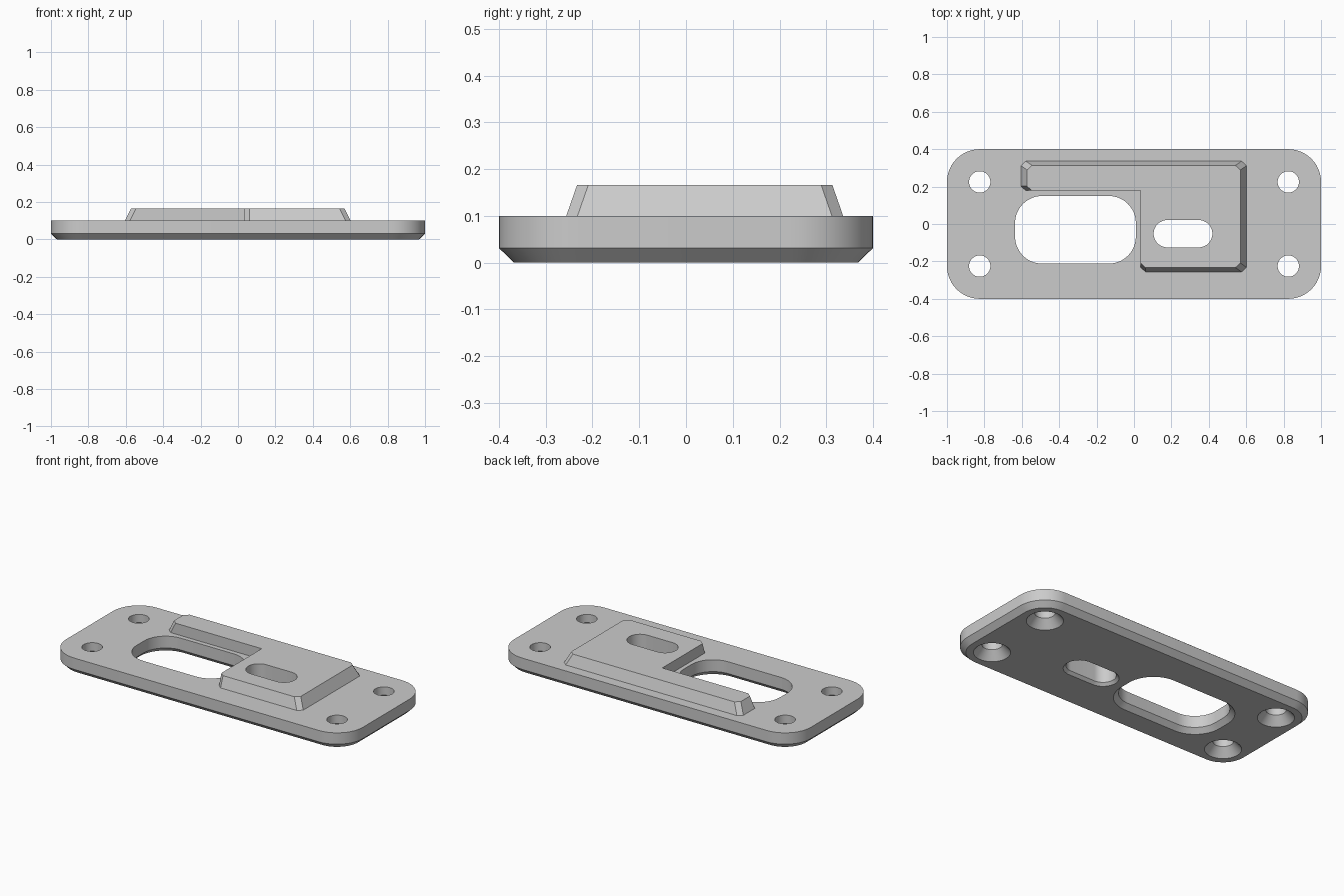
import bpy
import bmesh
from math import cos, sin, pi, radians

cube = bpy.data.objects.get("Cube")
if cube:
    bpy.data.objects.remove(cube, do_unlink=True)

grey = bpy.data.materials.new("light grey")
grey.use_nodes = True
colour = (0.6, 0.6, 0.6, 1)
grey.diffuse_color = colour
grey.node_tree.nodes["Principled BSDF"].inputs["Base Color"].default_value = colour

SEGMENTS = 12


def rounded(cx, cy, hx, hy, r, grow=0.0):
    """Rounded rectangle outline, optionally offset outward by grow."""
    points = []
    corners = [(1, 1), (-1, 1), (-1, -1), (1, -1)]
    for quarter, (sx, sy) in enumerate(corners):
        for i in range(SEGMENTS + 1):
            a = (quarter + i / SEGMENTS) * pi / 2
            points.append((cx + sx * (hx - r) + (r + grow) * cos(a),
                           cy + sy * (hy - r) + (r + grow) * sin(a)))
    return points


def loft(name, layers):
    """Closed solid through outlines given as (z, points)."""
    bm = bmesh.new()
    rings = [[bm.verts.new((x, y, z)) for x, y in pts] for z, pts in layers]
    for low, high in zip(rings, rings[1:]):
        n = len(low)
        for i in range(n):
            j = (i + 1) % n
            bm.faces.new((low[i], low[j], high[j], high[i]))
    bm.faces.new(rings[0][::-1])
    bm.faces.new(rings[-1])
    bmesh.ops.remove_doubles(bm, verts=bm.verts, dist=1e-5)
    bmesh.ops.recalc_face_normals(bm, faces=bm.faces)
    mesh = bpy.data.meshes.new(name)
    bm.to_mesh(mesh)
    bm.free()
    mesh.materials.append(grey)
    obj = bpy.data.objects.new(name, mesh)
    bpy.context.collection.objects.link(obj)
    return obj


def combine(target, tool, operation):
    """Apply a boolean and remove the tool."""
    tool.hide_render = True
    bpy.context.view_layer.objects.active = target
    mod = target.modifiers.new("boolean", 'BOOLEAN')
    mod.operation = operation
    mod.solver = 'EXACT'
    mod.object = tool
    bpy.ops.object.modifier_apply(modifier=mod.name)
    bpy.data.objects.remove(tool, do_unlink=True)


def opening(name, cx, cy, hx, hy, r, flare, depth):
    """Through cutter that flares out towards the underside."""
    inner = rounded(cx, cy, hx, hy, r)
    rim = rounded(cx, cy, hx, hy, r, flare)
    return loft(name, [(-0.05, rim), (0, rim), (depth, inner), (0.3, inner)])


# Base plate with a chamfered lower edge
outline = rounded(0, 0, 1, 0.4, 0.175)
plate = loft("mounting_plate", [(0, rounded(0, 0, 1, 0.4, 0.175, -0.032)),
                                (0.031, outline), (0.1, outline)])


# Raised L-shaped block: sloped outer walls, upright inner walls
def block_outline(sx, sy):
    left, right, front, back = -0.605 + sx, 0.602 - sx, -0.256 + sy, 0.336 - sy
    cx, cy = 0.027, 0.024
    step_x, step_y = 0.035, 0.178
    return [(step_x, front + cy), (step_x + cx, front),
            (right - cx, front), (right, front + cy),
            (right, back - cy), (right - cx, back),
            (left + cx, back), (left, back - cy),
            (left, step_y + cy), (left + cx, step_y), (step_x, step_y)]


foot = block_outline(0, 0)
block = loft("raised_block", [(0.07, foot), (0.1, foot),
                              (0.166, block_outline(0.033, 0.023))])
combine(plate, block, 'UNION')

# Large and small slots, then four countersunk screw holes
cutters = [opening("large_slot", -0.313, -0.031, 0.323, 0.181, 0.145, 0.028, 0.028),
           opening("small_slot", 0.262, -0.052, 0.157, 0.073, 0.0729, 0.016, 0.016)]
for x in (-0.825, 0.825):
    for y in (-0.225, 0.225):
        cutters.append(opening("screw_hole", x, y, 0.057, 0.057, 0.057, 0.045, 0.05))
for cutter in cutters:
    combine(plate, cutter, 'DIFFERENCE')

# Smooth rounded walls, keep edges crisp
bpy.ops.object.select_all(action='DESELECT')
plate.select_set(True)
bpy.context.view_layer.objects.active = plate
bpy.ops.object.shade_smooth_by_angle(angle=radians(20))
